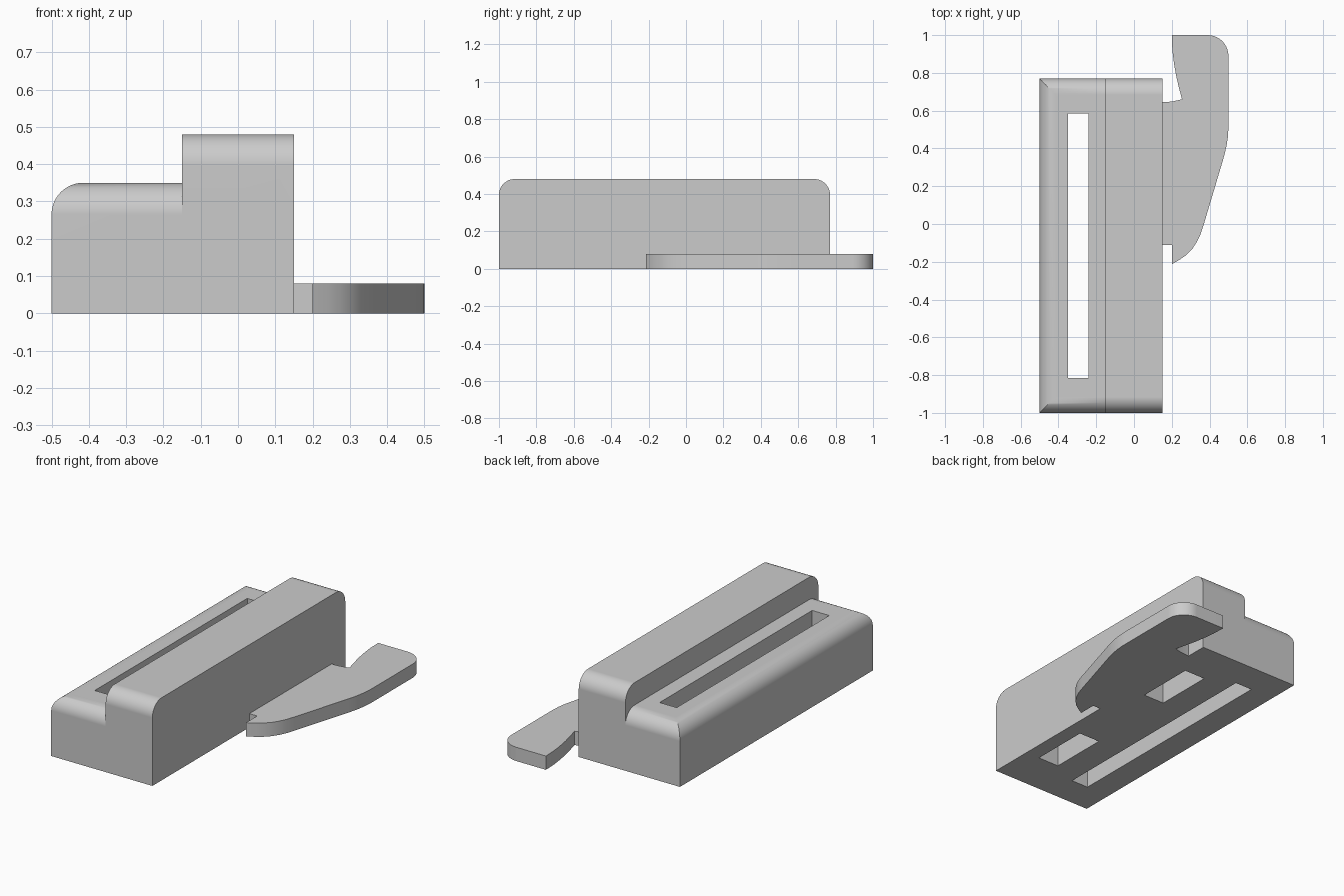
import bpy
import bmesh
import math
from mathutils import Vector

if "Cube" in bpy.data.objects:
    bpy.data.objects.remove(bpy.data.objects["Cube"], do_unlink=True)

grey = bpy.data.materials.new("plain grey")
grey.use_nodes = True
COLOUR = (0.6, 0.6, 0.6, 1)
grey.diffuse_color = COLOUR
grey.node_tree.nodes["Principled BSDF"].inputs["Base Color"].default_value = COLOUR

FRONT, BACK = -1.0, 0.77
MID_Y = (FRONT + BACK) / 2
RADIUS = 0.085


def finish(bm, name):
    """Turn a bmesh into a grey object."""
    bmesh.ops.recalc_face_normals(bm, faces=bm.faces)
    mesh = bpy.data.meshes.new(name)
    bm.to_mesh(mesh)
    bm.free()
    mesh.materials.append(grey)
    obj = bpy.data.objects.new(name, mesh)
    bpy.context.collection.objects.link(obj)
    return obj


def box(name, low, high, is_round=None):
    """Box between two corners; top edges chosen by is_round get a fillet."""
    low, high = Vector(low), Vector(high)
    bm = bmesh.new()
    bmesh.ops.create_cube(bm, size=1)
    for v in bm.verts:
        v.co = (low + high) / 2 + v.co * (high - low)
    if is_round:
        edges = []
        for e in bm.edges:
            mid = (e.verts[0].co + e.verts[1].co) / 2
            if abs(mid.z - high.z) < 0.001 and is_round(mid):
                edges.append(e)
        bmesh.ops.bevel(bm, geom=edges, offset=RADIUS, segments=12,
                        profile=0.5, affect='EDGES')
    return finish(bm, name)


def combine(target, other, operation):
    """Apply an exact boolean and remove the tool object."""
    other.hide_render = True
    mod = target.modifiers.new("combine", 'BOOLEAN')
    mod.operation = operation
    mod.solver = 'EXACT'
    mod.object = other
    bpy.context.view_layer.objects.active = target
    bpy.ops.object.modifier_apply(modifier=mod.name)
    bpy.data.objects.remove(other, do_unlink=True)


def smooth(obj):
    bpy.ops.object.select_all(action='DESELECT')
    obj.select_set(True)
    bpy.context.view_layer.objects.active = obj
    bpy.ops.object.shade_smooth_by_angle(angle=math.radians(30))
    mod = obj.modifiers.new("flat_normals", 'WEIGHTED_NORMAL')
    mod.keep_sharp = True


# Stepped body: tall rail plus lower shelf, both with rounded ends
body = box("stepped_body", (-0.15, FRONT, 0), (0.15, BACK, 0.48),
           lambda m: abs(m.y - MID_Y) > 0.5)
shelf = box("shelf", (-0.5, FRONT, 0), (0, BACK, 0.35),
            lambda m: m.x < -0.4 or abs(m.y - MID_Y) > 0.5)
combine(body, shelf, 'UNION')

# Long slot through the shelf
slot = box("slot_cutter", (-0.35, -0.815, -0.1), (-0.24, 0.585, 0.6))
combine(body, slot, 'DIFFERENCE')

# Two blind pockets under the rail
for side in (-1, 1):
    y = MID_Y + side * 0.45
    pocket = box("pocket_cutter", (-0.075, y - 0.175, -0.1), (0.06, y + 0.175, 0.25))
    combine(body, pocket, 'DIFFERENCE')
smooth(body)

# Flat curved side plate: outline raised to a thin slab
corner = [(0.39 + 0.11 * math.sin(a), 0.89 + 0.11 * math.cos(a))
          for a in (math.radians(90 * i / 10) for i in range(11))]
outline = [(0.15, -0.11), (0.15, 0.645), (0.2, 0.648), (0.254, 0.66),
           (0.237, 0.725), (0.222, 0.79), (0.211, 0.855), (0.203, 0.92), (0.2, 1.0)]
outline += corner
outline += [(0.5, 0.51), (0.497, 0.46), (0.49, 0.415), (0.481, 0.375), (0.47, 0.335),
            (0.367, -0.01), (0.352, -0.055), (0.333, -0.095), (0.308, -0.133),
            (0.275, -0.166), (0.24, -0.19), (0.2, -0.213), (0.2, -0.11)]
bm = bmesh.new()
face = bm.faces.new([bm.verts.new((x, y, 0)) for x, y in outline])
raised = bmesh.ops.extrude_face_region(bm, geom=[face])["geom"]
bmesh.ops.translate(bm, vec=(0, 0, 0.08),
                    verts=[g for g in raised if isinstance(g, bmesh.types.BMVert)])
smooth(finish(bm, "side_plate"))
